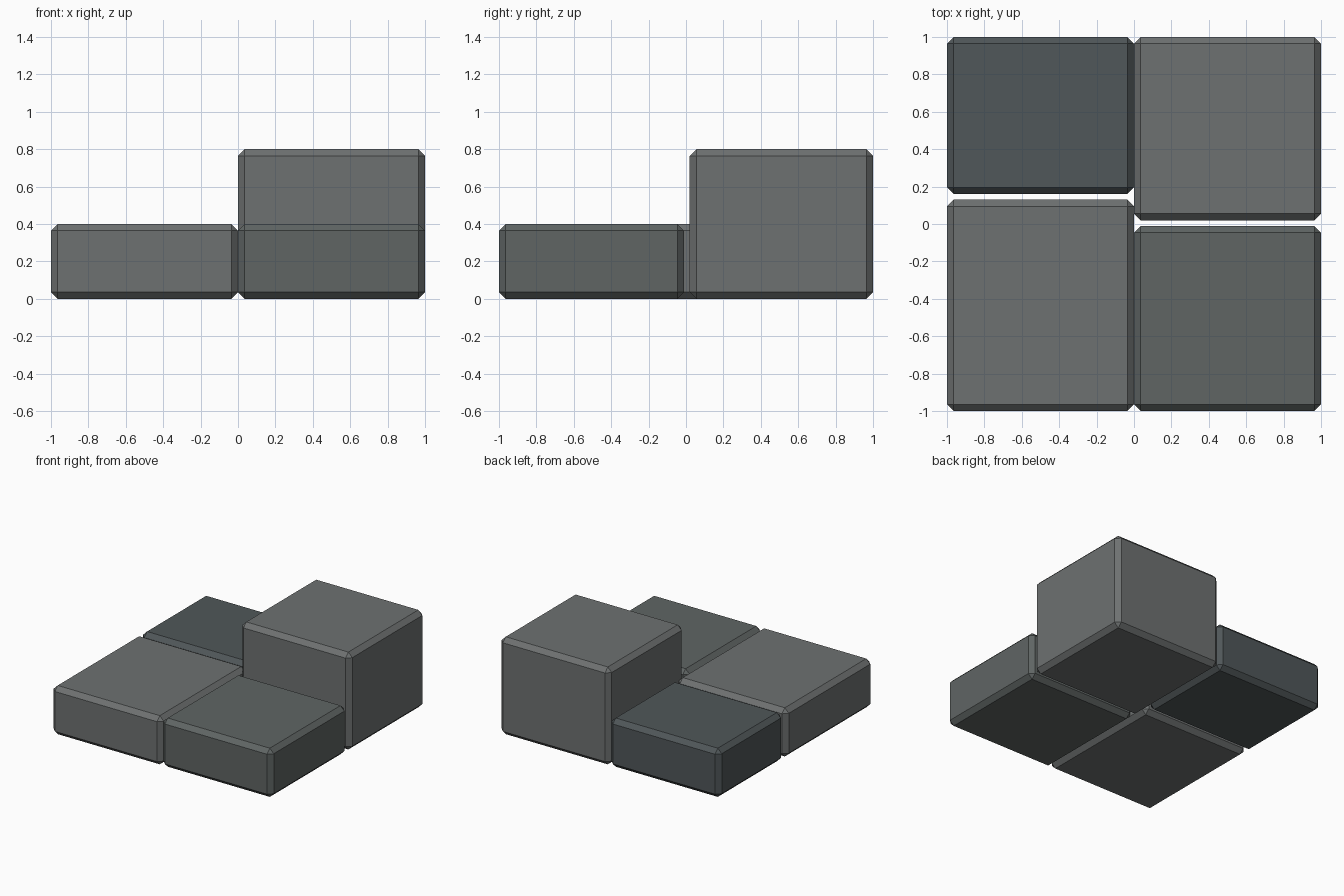
import bpy, bmesh
from mathutils import Vector

if "Cube" in bpy.data.objects:
    bpy.data.objects.remove(bpy.data.objects["Cube"])

CHAMFER = 0.036


def material(name, rgb):
    mat = bpy.data.materials.new(name)
    mat.diffuse_color = (*rgb, 1)
    mat.use_nodes = True
    mat.node_tree.nodes["Principled BSDF"].inputs["Base Color"].default_value = mat.diffuse_color
    return mat


def block(name, low, high, mat):
    """Box between two corners with a flat chamfer on every edge."""
    low, high = Vector(low), Vector(high)
    bm = bmesh.new()
    bmesh.ops.create_cube(bm, size=1)
    bmesh.ops.scale(bm, vec=high - low, verts=bm.verts)
    bmesh.ops.bevel(bm, geom=bm.edges[:], offset=CHAMFER, segments=1,
                    affect='EDGES', profile=0.5)
    mesh = bpy.data.meshes.new(name)
    bm.to_mesh(mesh)
    bm.free()
    mesh.materials.append(mat)
    obj = bpy.data.objects.new(name, mesh)
    obj.location = (low + high) / 2
    bpy.context.collection.objects.link(obj)


light = material("light_stone", (0.155, 0.165, 0.165))
mid = material("mid_stone", (0.115, 0.13, 0.127))
dark = material("dark_stone", (0.08, 0.095, 0.10))

# Three low paving stones and one tall stone
block("front_left_stone", (-1, -1, 0), (0, 0.13, 0.4), light)
block("front_right_stone", (0, -1, 0), (1, -0.01, 0.4), mid)
block("back_left_stone", (-1, 0.16, 0), (0, 1, 0.4), dark)
block("tall_back_right_stone", (0, 0.02, 0), (1, 1, 0.8), light)
